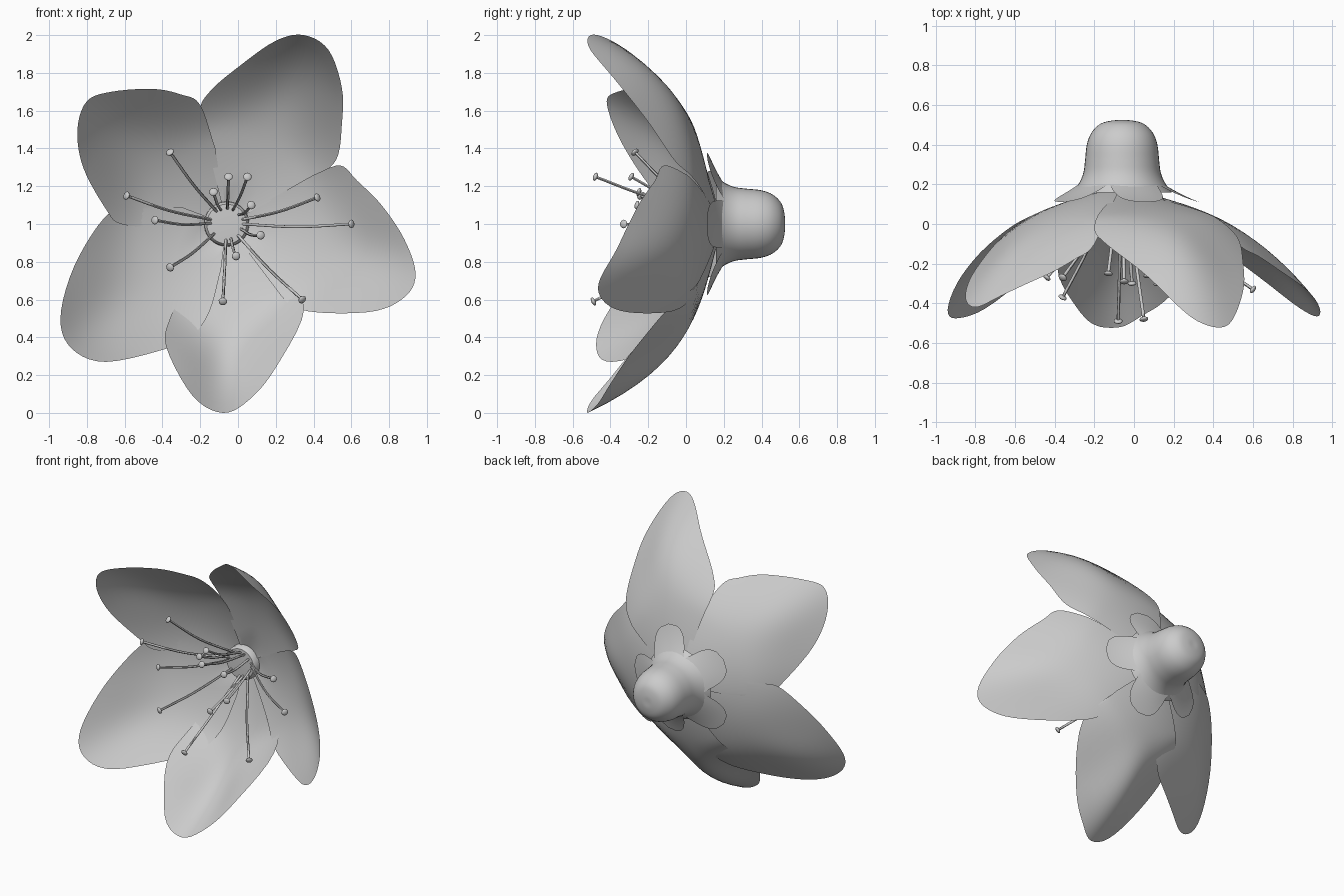
import bpy, bmesh, math
from mathutils import Vector

if "Cube" in bpy.data.objects:
    bpy.data.objects.remove(bpy.data.objects["Cube"], do_unlink=True)

CENTRE_X, CENTRE_Z = -0.06, 1.0

grey = bpy.data.materials.new("soft_grey")
grey.use_nodes = True
GREY = (0.6, 0.6, 0.6, 1)
grey.diffuse_color = GREY
grey.node_tree.nodes["Principled BSDF"].inputs["Base Color"].default_value = GREY


def finish(obj, angle=60):
    """Give a part its material and smooth shading."""
    obj.data.materials.clear()
    obj.data.materials.append(grey)
    bpy.ops.object.select_all(action='DESELECT')
    obj.select_set(True)
    bpy.context.view_layer.objects.active = obj
    bpy.ops.object.shade_smooth_by_angle(angle=math.radians(angle))
    return obj


def grid_surface(name, rows, closed=False, angle=60):
    """Skin rows of points into a surface, welding the rows that meet."""
    bm = bmesh.new()
    verts = [[bm.verts.new(p) for p in row] for row in rows]
    count = len(rows[0])
    for a, b in zip(verts, verts[1:]):
        for i in range(count if closed else count - 1):
            j = (i + 1) % count
            bm.faces.new((a[i], a[j], b[j], b[i]))
    bmesh.ops.remove_doubles(bm, verts=bm.verts, dist=0.0005)
    bmesh.ops.recalc_face_normals(bm, faces=bm.faces)
    mesh = bpy.data.meshes.new(name)
    bm.to_mesh(mesh)
    bm.free()
    obj = bpy.data.objects.new(name, mesh)
    bpy.context.collection.objects.link(obj)
    return finish(obj, angle)


def smooth_path(points, steps):
    """Catmull-Rom curve through the given points."""
    pts = [Vector(p) for p in points]
    pts = [2 * pts[0] - pts[1]] + pts + [2 * pts[-1] - pts[-2]]
    path = []
    for a, b, c, d in zip(pts, pts[1:], pts[2:], pts[3:]):
        for k in range(steps):
            t = k / steps
            path.append(0.5 * (2 * b + (c - a) * t + (2 * a - 5 * b + 4 * c - d) * t ** 2
                               + (3 * b - a - 3 * c + d) * t ** 3))
    return path + [pts[-2]]


def ease(low, high, value):
    t = min(1, max(0, (value - low) / (high - low)))
    return t * t * (3 - 2 * t)


def petal_depth(q, lateral, tip, power, cup):
    """Funnel section curling forward at the tip, with side edges lifted forward."""
    lift = cup * (1 - math.exp(-(lateral / 0.2) ** 2)) * ease(0.45, 0.8, q)
    return 0.19 - 0.24 * q - (tip - 0.05) * q ** power - lift


def make_petal(name, outline, tip, power, cup, layer):
    rim = [p - Vector((CENTRE_X, CENTRE_Z)) for p in smooth_path(outline, 5)]
    reach = max(p.length for p in rim)
    axis = sum(rim, Vector((0, 0))).normalized()
    rows = []
    for s in range(21):
        row = []
        for p in rim:
            d = p * (s / 20)
            lateral = axis.x * d.y - axis.y * d.x
            y = petal_depth(d.length / reach, lateral, tip, power, cup)
            row.append((CENTRE_X + d.x, y - 0.008 * layer * min(1, s / 5), CENTRE_Z + d.y))
        rows.append(row)
    grid_surface(name, rows)


# Five overlapping petals: outline, forward curl, curl power, edge lift, overlap layer
make_petal("upper_right_petal", [
    (-0.08, 1.2), (-0.14, 1.36), (-0.2, 1.59), (-0.15, 1.7), (0, 1.83), (0.2, 1.97), (0.35, 2),
    (0.48, 1.92), (0.55, 1.72), (0.55, 1.53), (0.52, 1.34), (0.4, 1.24)], 0.5, 4.3, 0.07, 2)
make_petal("right_petal", [
    (0.4, 1.26), (0.54, 1.31), (0.63, 1.23), (0.76, 1.1), (0.88, 0.92), (0.94, 0.74),
    (0.89, 0.62), (0.73, 0.54), (0.45, 0.53), (0.28, 0.57), (0.17, 0.7)], 0.44, 3, 0.06, 1)
make_petal("lower_petal", [
    (0.22, 0.74), (0.35, 0.55), (0.2, 0.24), (0.06, 0.07), (-0.08, 0),
    (-0.24, 0.09), (-0.38, 0.35), (-0.36, 0.5), (-0.28, 0.65)], 0.52, 4, 0.18, 0)
make_petal("lower_left_petal", [
    (-0.09, 0.76), (-0.15, 0.54), (-0.24, 0.41), (-0.38, 0.34), (-0.7, 0.27),
    (-0.88, 0.34), (-0.94, 0.5), (-0.87, 0.77), (-0.71, 1.03), (-0.58, 1.08),
    (-0.3, 1.09)], 0.46, 3.2, 0.05, 2)
make_petal("upper_left_petal", [
    (-0.4, 0.98), (-0.62, 1.0), (-0.7, 1.08), (-0.82, 1.3), (-0.85, 1.5), (-0.8, 1.65),
    (-0.67, 1.7), (-0.45, 1.715), (-0.3, 1.685), (-0.2, 1.63), (-0.12, 1.4)], 0.42, 3, 0.05, 0)


def lathe(name, profile, angle):
    """Turn (radius, depth) pairs about the flower's axis."""
    rows = []
    for radius, y in profile:
        ring = [math.tau * i / 40 for i in range(40)]
        rows.append([(CENTRE_X + radius * math.cos(a), y, CENTRE_Z + radius * math.sin(a))
                     for a in ring])
    grid_surface(name, rows, closed=True, angle=angle)


# Bulbous cup behind the petals and raised disc in the throat
lathe("calyx_cup", smooth_path([
    (0.25, 0.16), (0.215, 0.21), (0.195, 0.26), (0.187, 0.32), (0.178, 0.4),
    (0.155, 0.46), (0.11, 0.505), (0.05, 0.522), (0, 0.523)], 4), 80)
lathe("throat_disc", [(0.12, 0.18), (0.118, 0.125), (0.105, 0.11), (0, 0.105)], 40)

# Five rounded sepals lying on the backs of the petals
for n in range(5):
    turn = math.tau * n / 5
    rows = []
    for k in range(13):
        t = k / 12
        radius = 0.18 + 0.21 * t
        half = 0.125 * math.sqrt(max(0, 1 - t ** 4))
        row = []
        for u in range(-4, 5):
            side = half * u / 4
            row.append((CENTRE_X + radius * math.cos(turn) - side * math.sin(turn),
                        0.22 - 0.14 * t + 0.03 * t * t - 0.02 * (u / 4) ** 2 * (1 - t),
                        CENTRE_Z + radius * math.sin(turn) + side * math.cos(turn)))
        rows.append(row)
    grid_surface(f"sepal_{n + 1}", rows)


def make_stamen(index, x, y, z):
    """Thin arching filament with a flattened anther at its tip."""
    tip = Vector((x, y, z))
    out = Vector((x - CENTRE_X, 0, z - CENTRE_Z))
    base = Vector((CENTRE_X, 0.12, CENTRE_Z)) + out.normalized() * 0.08
    bend = base.lerp(tip, 0.5) + Vector((0, -0.02, -0.015))
    path = smooth_path([base, bend, tip], 6)
    curve = bpy.data.curves.new(f"filament_{index}", 'CURVE')
    curve.dimensions = '3D'
    curve.bevel_depth = 0.008
    curve.bevel_resolution = 1
    spline = curve.splines.new('POLY')
    spline.points.add(len(path) - 1)
    for point, co in zip(spline.points, path):
        point.co = (*co, 1)
    obj = bpy.data.objects.new(f"filament_{index}", curve)
    bpy.context.collection.objects.link(obj)
    bpy.ops.object.select_all(action='DESELECT')
    obj.select_set(True)
    bpy.context.view_layer.objects.active = obj
    bpy.ops.object.convert(target='MESH')
    finish(bpy.context.view_layer.objects.active)
    bpy.ops.mesh.primitive_uv_sphere_add(segments=10, ring_count=6, radius=0.023, location=tip)
    anther = bpy.context.object
    anther.name = f"anther_{index}"
    anther.scale.z = 0.5
    anther.rotation_euler = (tip - bend).to_track_quat('Z', 'Y').to_euler()
    finish(anther)


# Stamens, by the position of each tip
tips = [(-0.36, -0.27, 1.38), (-0.59, -0.24, 1.15), (-0.44, -0.27, 1.02), (-0.36, -0.37, 0.77),
        (-0.08, -0.49, 0.59), (0.34, -0.36, 0.6), (0.6, -0.33, 1), (0.42, -0.2, 1.14),
        (0.05, -0.48, 1.25), (-0.05, -0.29, 1.25), (-0.13, -0.25, 1.17), (0.07, -0.26, 1.1),
        (0.12, -0.3, 0.94), (-0.01, -0.3, 0.83)]
for i, tip in enumerate(tips):
    make_stamen(i + 1, *tip)
